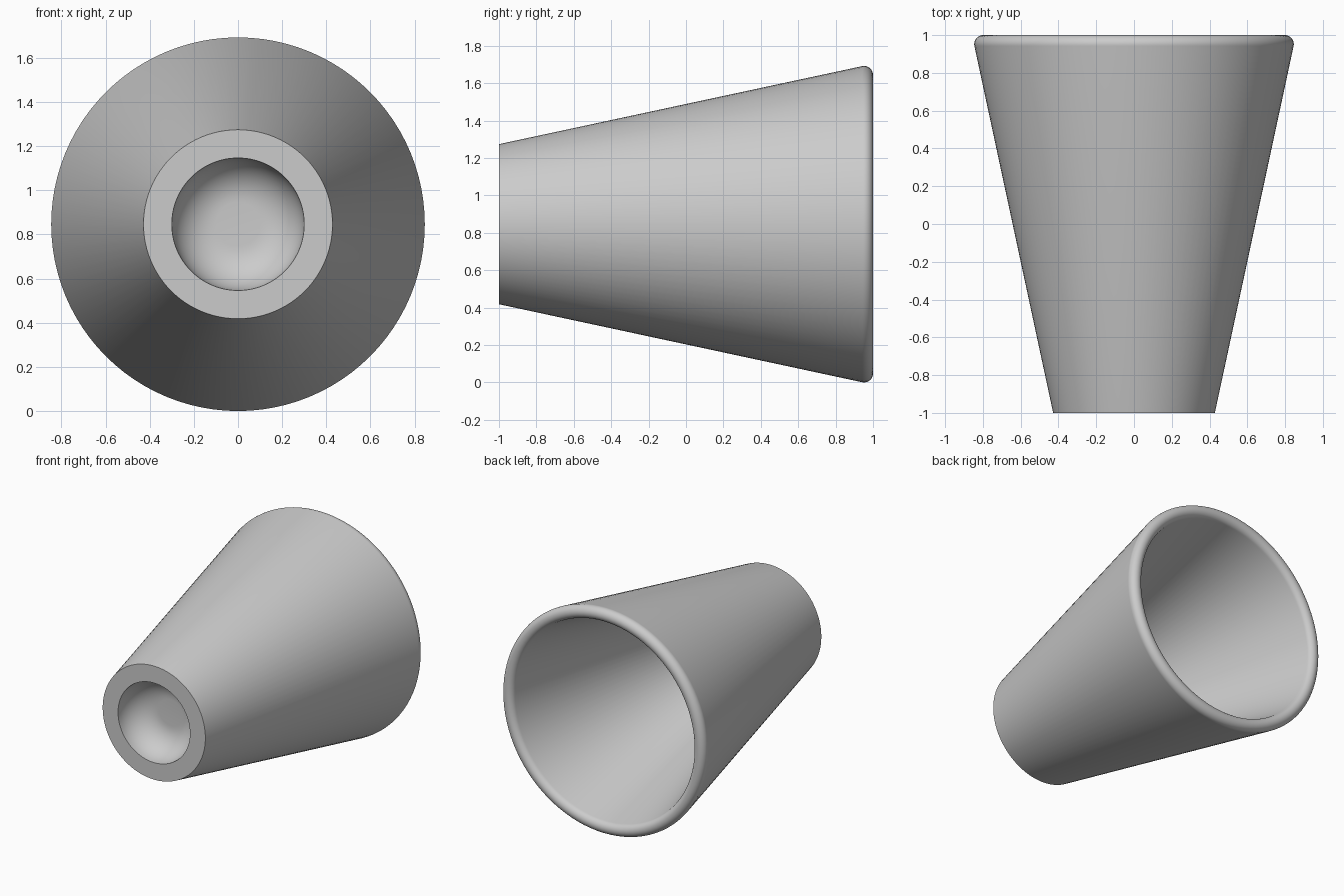
import bpy, bmesh
from math import pi, sin, cos, radians

cube = bpy.data.objects.get("Cube")
if cube:
    bpy.data.objects.remove(cube, do_unlink=True)

SIDES = 96
CENTRE_Z = 0.846

grey = bpy.data.materials.new("light_grey")
grey.use_nodes = True
grey.diffuse_color = (0.6, 0.6, 0.6, 1)
grey.node_tree.nodes["Principled BSDF"].inputs["Base Color"].default_value = (0.6, 0.6, 0.6, 1)


def arc(r, y, radius, start, end, steps):
    """Profile points (distance from axis, y) along a circular arc."""
    angles = [radians(start + (end - start) * i / steps) for i in range(steps + 1)]
    return [(r + radius * cos(a), y + radius * sin(a)) for a in angles]


# Profile: dished recess in the base, base ring, outer wall, rolled rim, inner wall, floor
profile = [(0, -0.8)]
profile += arc(0.1, -1.0, 0.2, 90, 0, 12)
profile += [(0.428, -1.0)]
profile += arc(0.798, 0.952, 0.048, -12, 172, 20)
profile += [(0.31, -0.7), (0, -0.7)]

# Spin the profile about the y axis
bm = bmesh.new()
verts = [bm.verts.new((r, y, 0)) for r, y in profile]
edges = [bm.edges.new(pair) for pair in zip(verts, verts[1:])]
bmesh.ops.spin(bm, geom=verts + edges, cent=(0, 0, 0), axis=(0, 1, 0),
               angle=2 * pi, steps=SIDES)
bmesh.ops.remove_doubles(bm, verts=bm.verts, dist=0.0001)
bmesh.ops.recalc_face_normals(bm, faces=bm.faces)
bmesh.ops.translate(bm, verts=bm.verts, vec=(0, 0, CENTRE_Z))

mesh = bpy.data.meshes.new("cup")
bm.to_mesh(mesh)
bm.free()
mesh.materials.append(grey)
cup = bpy.data.objects.new("cup", mesh)
bpy.context.collection.objects.link(cup)

# Smooth walls, crisp base edges
bpy.ops.object.select_all(action="DESELECT")
cup.select_set(True)
bpy.context.view_layer.objects.active = cup
bpy.ops.object.shade_smooth_by_angle(angle=radians(30))
